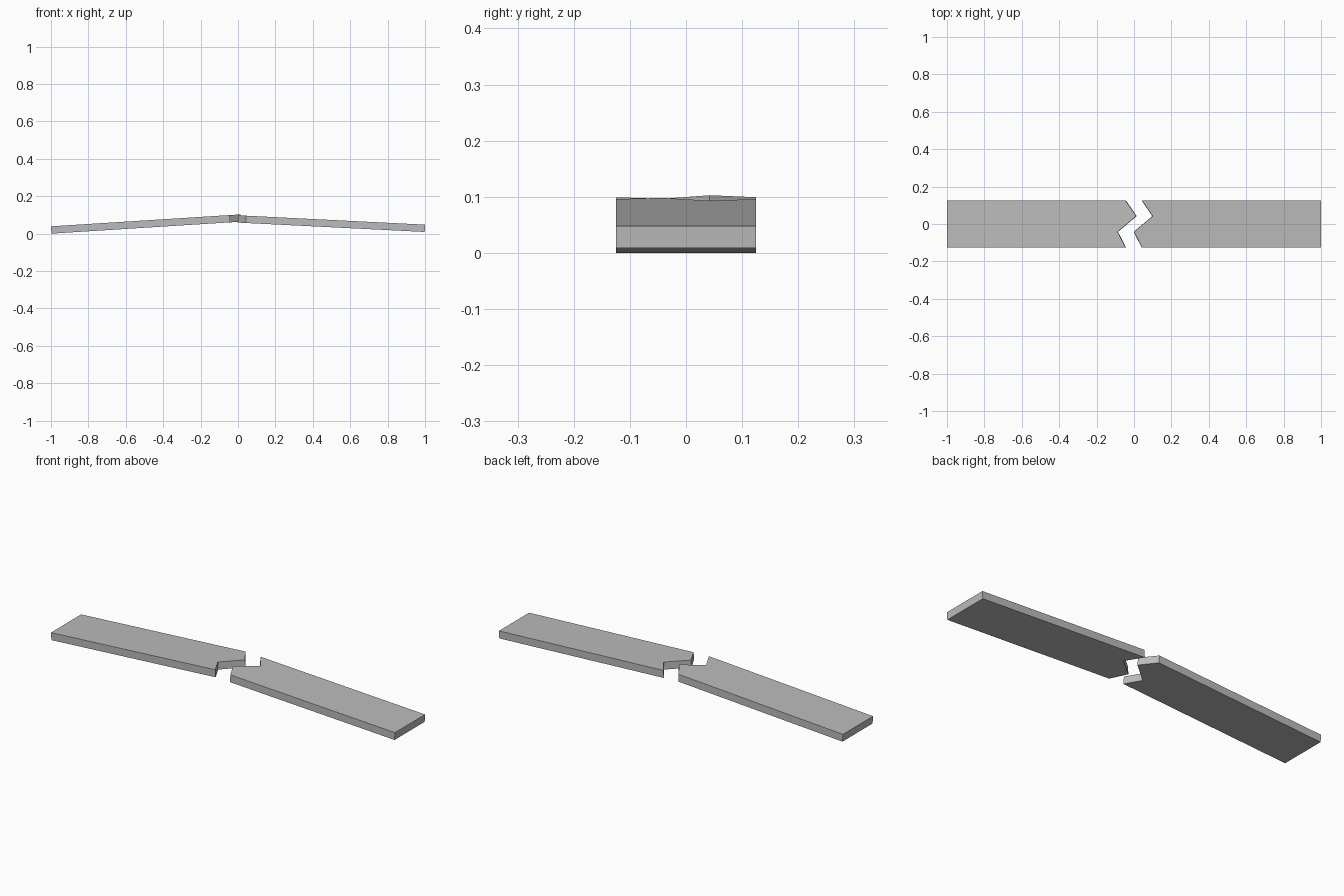
import bpy
import bmesh
from mathutils import Vector

cube = bpy.data.objects.get("Cube")
if cube:
    bpy.data.objects.remove(cube, do_unlink=True)

GREY = (0.5, 0.5, 0.5, 1.0)
grey = bpy.data.materials.new("plain_grey")
grey.use_nodes = True
grey.diffuse_color = GREY
grey.node_tree.nodes["Principled BSDF"].inputs["Base Color"].default_value = GREY

HALF_WIDTH = 0.125
THICKNESS = 0.039
NOTCH = 0.042


def broken_board(name, side, end_top, slope, break_xs):
    """Flat plank rising from its outer end to a zigzag break at the middle."""
    ys = (-HALF_WIDTH, -NOTCH, NOTCH, HALF_WIDTH)
    outline = [(side, -HALF_WIDTH)] + list(zip(break_xs, ys)) + [(side, HALF_WIDTH)]
    normal = Vector((side * slope, 0, 1)).normalized()

    bm = bmesh.new()
    top = [bm.verts.new((x, y, end_top + slope * (1 - side * x))) for x, y in outline]
    face = bm.faces.new(top)
    result = bmesh.ops.extrude_face_region(bm, geom=[face], use_keep_orig=True)
    lower = [v for v in result["geom"] if isinstance(v, bmesh.types.BMVert)]
    bmesh.ops.translate(bm, verts=lower, vec=-normal * THICKNESS)
    bmesh.ops.recalc_face_normals(bm, faces=bm.faces)

    mesh = bpy.data.meshes.new(name)
    bm.to_mesh(mesh)
    bm.free()
    mesh.materials.append(grey)
    board = bpy.data.objects.new(name, mesh)
    bpy.context.collection.objects.link(board)


# Two halves of a snapped plank, leaning up towards the break
broken_board("right_board_half", -1, 0.039, 0.063, (-0.045, -0.088, 0.012, -0.045))
broken_board("left_board_half", 1, 0.048, 0.05, (0.043, 0.0, 0.1, 0.043))
